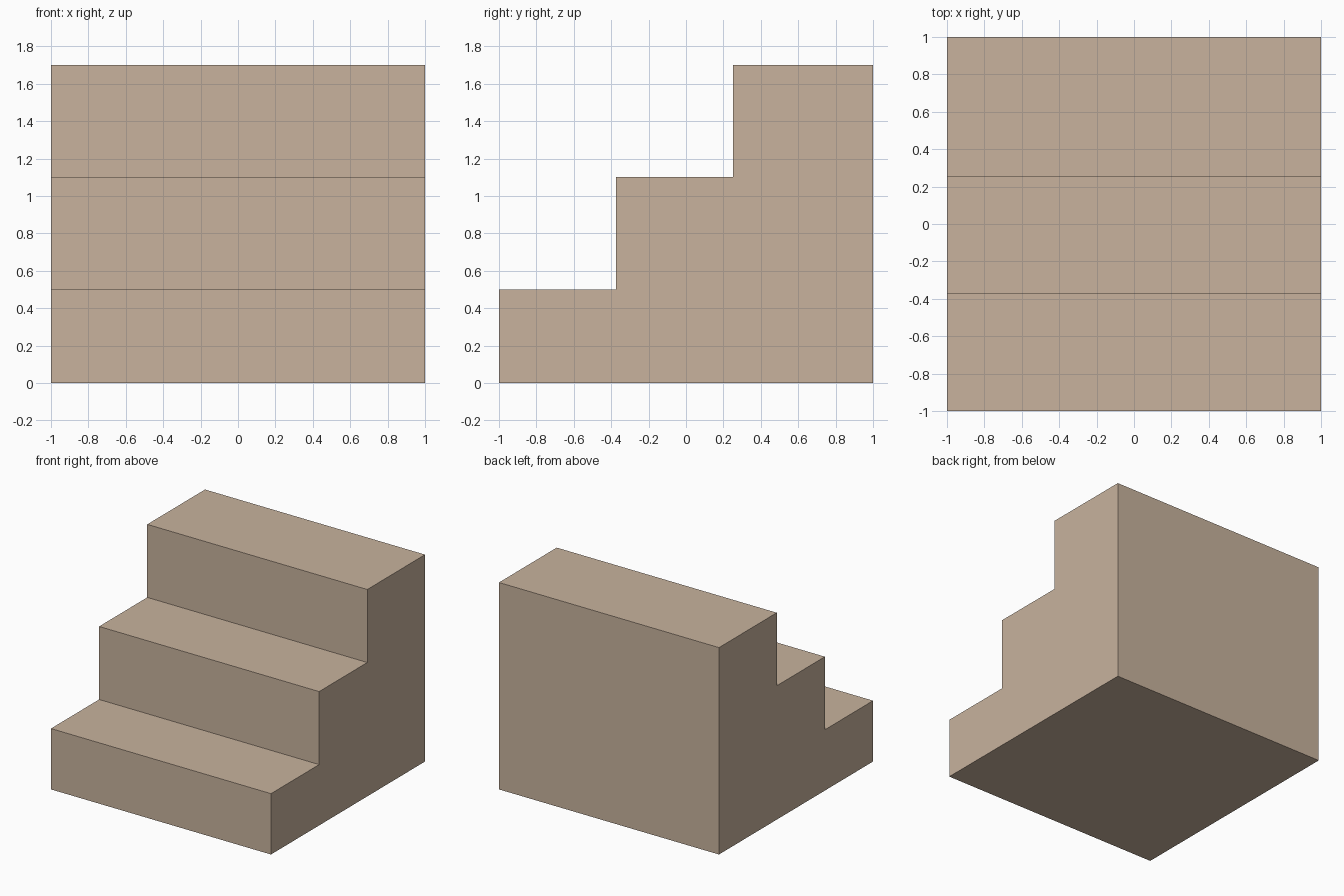
import bpy, bmesh

if "Cube" in bpy.data.objects:
    bpy.data.objects.remove(bpy.data.objects["Cube"])

WIDTH = 2.0
# Step edges: start y of each tread and its height
STEPS = [(-1.0, 0.5), (-0.375, 1.1), (0.25, 1.7)]
BACK = 1.0

# Side profile of the staircase, from the back bottom round to the back top
profile = [(BACK, 0.0), (STEPS[0][0], 0.0)]
for i, (y, z) in enumerate(STEPS):
    y_end = STEPS[i + 1][0] if i + 1 < len(STEPS) else BACK
    profile += [(y, z), (y_end, z)]

# Extrude the profile across the width
bm = bmesh.new()
face = bm.faces.new([bm.verts.new((-WIDTH / 2, y, z)) for y, z in profile])
result = bmesh.ops.extrude_face_region(bm, geom=[face], use_keep_orig=True)
moved = [g for g in result["geom"] if isinstance(g, bmesh.types.BMVert)]
bmesh.ops.translate(bm, verts=moved, vec=(WIDTH, 0, 0))
bmesh.ops.recalc_face_normals(bm, faces=bm.faces)

mesh = bpy.data.meshes.new("stair_block")
bm.to_mesh(mesh)
bm.free()
stairs = bpy.data.objects.new("stair_block", mesh)
bpy.context.collection.objects.link(stairs)

# Tan stone colour
mat = bpy.data.materials.new("tan_stone")
mat.diffuse_color = (0.58, 0.45, 0.34, 1.0)
mat.use_nodes = True
mat.node_tree.nodes["Principled BSDF"].inputs["Base Color"].default_value = mat.diffuse_color
mesh.materials.append(mat)
